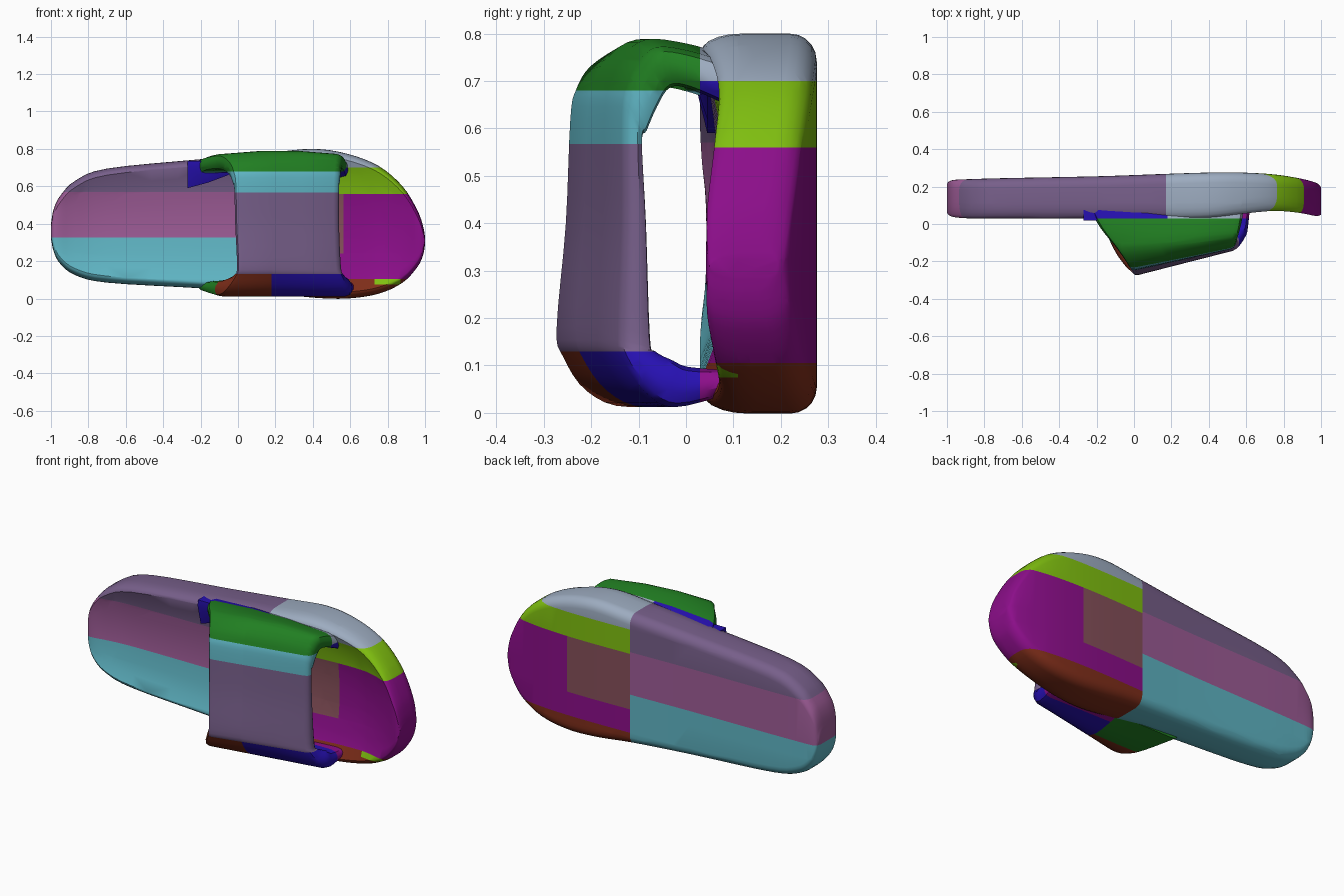
import bpy, bmesh, math
from mathutils import Vector

cube = bpy.data.objects.get("Cube")
if cube:
    bpy.data.objects.remove(cube)

# Palette, given as display values and converted to linear
PALETTE = {
    "dusty_purple": "775F8A", "mauve": "9E5C97", "teal": "60B6C5",
    "pale_steel": "9DACC0", "lime": "80C010", "magenta": "8C0E8A",
    "rust": "802E1A", "rosewood": "86505A", "green": "217F22", "blue": "2610B0",
}
NAMES = list(PALETTE)


def linear(c):
    return c / 12.92 if c <= 0.04045 else ((c + 0.055) / 1.055) ** 2.4


materials = []
for name, code in PALETTE.items():
    rgba = [linear(v / 255) for v in bytes.fromhex(code)] + [1]
    mat = bpy.data.materials.new(name)
    mat.use_nodes = True
    mat.diffuse_color = rgba
    mat.node_tree.nodes["Principled BSDF"].inputs["Base Color"].default_value = rgba
    materials.append(mat)


def smooth_rows(rows, steps):
    """Catmull-Rom interpolation of rows of numbers."""
    out = []
    for i in range(len(rows) - 1):
        p = [rows[max(0, min(len(rows) - 1, i + k))] for k in (-1, 0, 1, 2)]
        for s in range(steps):
            t = s / steps
            out.append([b + t / 2 * (c - a + t * (2 * a - 5 * b + 4 * c - d
                        + t * (3 * (b - c) + d - a)))
                        for a, b, c, d in zip(*p)])
    return out + [list(rows[-1])]


def loft(name, rings, cuts, paint):
    """Skin closed rings, split along colour borders and paint by position."""
    bm = bmesh.new()
    loops = [[bm.verts.new(p) for p in ring] for ring in rings]
    n = len(loops[0])
    for a, b in zip(loops, loops[1:]):
        for i in range(n):
            j = (i + 1) % n
            bm.faces.new((a[i], a[j], b[j], b[i]))
    bm.faces.new(loops[0])
    bm.faces.new(loops[-1])
    bmesh.ops.recalc_face_normals(bm, faces=bm.faces)
    for axis, value in cuts:
        point, normal = Vector(), Vector()
        point[axis], normal[axis] = value, 1
        bmesh.ops.bisect_plane(bm, geom=bm.verts[:] + bm.edges[:] + bm.faces[:],
                               dist=1e-5, plane_co=point, plane_no=normal)
    for f in bm.faces:
        f.material_index = NAMES.index(paint(*f.calc_center_median()))
    mesh = bpy.data.meshes.new(name)
    bm.to_mesh(mesh)
    bm.free()
    for mat in materials:
        mesh.materials.append(mat)
    obj = bpy.data.objects.new(name, mesh)
    bpy.context.collection.objects.link(obj)
    bpy.ops.object.select_all(action="DESELECT")
    obj.select_set(True)
    bpy.context.view_layer.objects.active = obj
    bpy.ops.object.shade_smooth_by_angle(angle=math.radians(40))


# Sole sections along x: x, low z, high z, front y, back y, depth of the foot bed
SOLE = [
    (-1, .32, .4, .06, .215, 0), (-.985, .25, .48, .045, .23, 0),
    (-.95, .185, .55, .035, .237, .01), (-.87, .125, .63, .03, .24, .03),
    (-.7, .085, .695, .03, .245, .045), (-.2, .055, .745, .03, .255, .05),
    (.17, .03, .78, .03, .268, .06), (.4, .005, .8, .035, .275, .07),
    (.58, 0, .775, .055, .275, .065), (.75, .025, .71, .07, .265, .05),
    (.88, .085, .6, .06, .245, .02), (.96, .17, .47, .045, .225, 0),
    (.99, .235, .385, .045, .21, 0), (1, .29, .33, .05, .195, 0),
]


def sole_ring(x, low, high, front, back, dip):
    tall, deep = high - low, back - front
    r = min(.055, tall * .45, deep * .45)
    fy, fz = min(.08, deep * .45), min(.035, tall * .45)

    def corner(quarter, y, z, ry, rz):
        angles = [(quarter + k / 5) * math.pi / 2 for k in range(6)]
        return [(x, y + ry * math.cos(a), z + rz * math.sin(a)) for a in angles]

    # Hollowed foot bed between the two front corners
    bed = [(x, front + dip * math.sin(math.pi * k / 10) ** .7,
            high - fz - (tall - 2 * fz) * k / 10) for k in range(1, 10)]
    return (corner(0, back - r, high - r, r, r) + corner(1, front + fy, high - fz, fy, fz)
            + bed + corner(2, front + fy, low + fz, fy, fz)
            + corner(3, back - r, low + r, r, r))


def sole_paint(x, y, z):
    if x < .17:
        return "dusty_purple" if z > .57 else "mauve" if z > .325 else "teal"
    if z > .56:
        return "pale_steel" if z > .7 else "lime"
    if z < .105:
        return "lime" if .73 < x < .87 and z > .075 and y < .11 else "rust"
    return "rosewood" if x < .565 and z > .24 else "magenta"


loft("sole", [sole_ring(*row) for row in smooth_rows(SOLE, 4)],
     [(0, .17), (0, .565), (0, .73), (0, .87), (1, .11), (2, .075), (2, .105),
      (2, .24), (2, .325), (2, .56), (2, .57), (2, .7)], sole_paint)

# Strap: heel-side x, y; toe-side x, y; outer z; inner offset in y and z
STRAP = [
    (-.24, .09, .59, .09, .735, 0, -.09), (-.18, -.02, .575, .01, .76, 0, -.08),
    (-.1, -.13, .56, -.06, .768, .03, -.085), (-.05, -.205, .55, -.1, .73, .045, -.085),
    (-.03, -.238, .545, -.122, .68, .045, -.085), (-.02, -.25, .54, -.13, .62, .043, -.05),
    (-.015, -.26, .54, -.13, .4, .052, 0), (-.005, -.28, .55, -.137, .18, .068, -.02),
    (-.02, -.267, .565, -.13, .12, .072, .01), (-.07, -.215, .6, -.08, .045, .06, .065),
    (-.12, -.12, .61, -.02, .012, .03, .085), (-.21, .09, .62, .09, .04, 0, .05),
]
SIDE = [(0, .35), (.015, .1), (.05, 0), (.35, 0), (.65, 0), (.95, 0), (.985, .1), (1, .35)]


def strap_ring(xl, yl, xr, yr, z, dy, dz):
    section = SIDE + [(u, 1 - t) for u, t in reversed(SIDE)]
    crown = .022 * max(0, min(1, (z - .65) * 10))
    return [(xl + (xr - xl) * u, yl + (yr - yl) * u + dy * t,
             z + dz * t + crown * math.sin(math.pi * u)) for u, t in section]


def strap_paint(x, y, z):
    if y > .03:
        if z > .4:
            return "pale_steel" if x > .18 and z > .7 else "blue"
        return "magenta" if x > .18 else "green"
    if z > .13:
        return "green" if z > .68 else "teal" if z > .567 else "dusty_purple"
    if x > .18:
        return "blue"
    return "green" if y > -.1 else "rust"


loft("strap", [strap_ring(*row) for row in smooth_rows(STRAP, 4)],
     [(0, .18), (1, .03), (1, -.1), (2, .13), (2, .567), (2, .68), (2, .7)], strap_paint)

# Wedge that joins the upper strap end to the foot bed
loft("strap_gusset",
     [[(x, .02, .735), (x, .018, .7), (x, .045, low), (x, .1, low), (x, .085, .735)]
      for x, low in ((-.27, .59), (-.16, .62), (0, .68))],
     [], lambda x, y, z: "blue")
